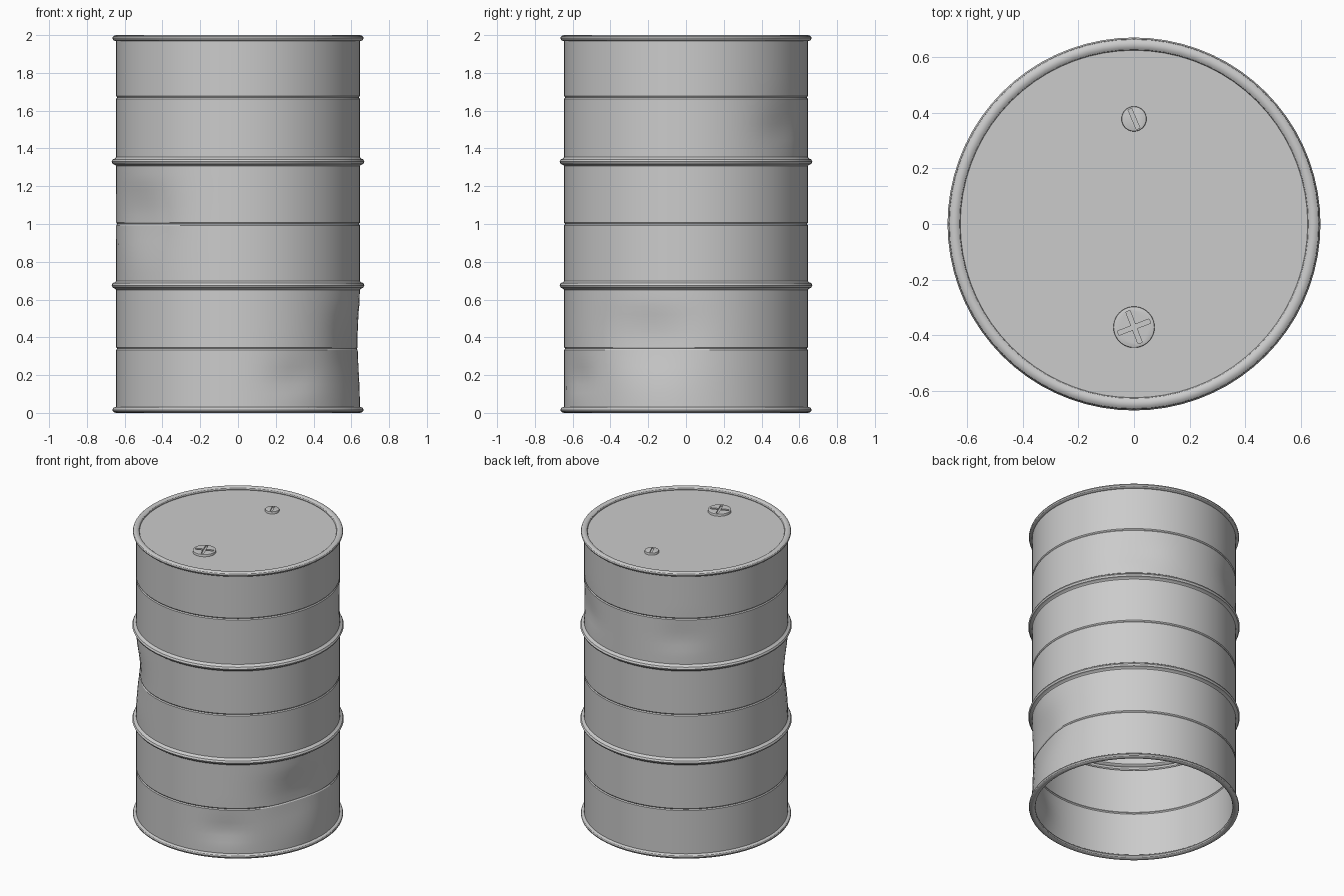
import bpy, bmesh, math
from math import sin, cos, pi, radians, exp

if "Cube" in bpy.data.objects:
    bpy.data.objects.remove(bpy.data.objects["Cube"])

R, SEG = 0.645, 72
HOOPS = (0.675, 1.33)
GROOVES = (0.34, 1.0, 1.67)
ZONES = ((0.03, 0.65), (0.70, 1.305), (1.355, 1.97))
# dents: angle in degrees, height, depth, angular width, height width
DENTS = ((-17, 0.38, 0.032, 20, 0.17), (-62, 0.18, 0.016, 12, 0.10),
         (217, 1.04, 0.026, 18, 0.16), (52, 1.50, 0.014, 14, 0.13),
         (122, 1.53, 0.010, 12, 0.10))


def finish(name, bm, angle=30):
    bmesh.ops.recalc_face_normals(bm, faces=bm.faces)
    me = bpy.data.meshes.new(name)
    bm.to_mesh(me)
    bm.free()
    ob = bpy.data.objects.new(name, me)
    bpy.context.collection.objects.link(ob)
    bpy.ops.object.select_all(action='DESELECT')
    bpy.context.view_layer.objects.active = ob
    ob.select_set(True)
    bpy.ops.object.shade_smooth_by_angle(angle=radians(angle))
    return ob


def dent(a, z):
    """Inward push of the wall, fading out at hoops and rims."""
    for lo, hi in ZONES:
        if lo < z < hi:
            fade = min(1, 1.6 * sin(pi * (z - lo) / (hi - lo)))
            total = 0
            for ang, h, depth, wa, wz in DENTS:
                d = (math.degrees(a) - ang + 180) % 360 - 180
                if lo < h < hi:
                    total += depth * exp(-(d / wa) ** 2 - ((z - h) / wz) ** 2)
            return total * fade
    return 0


def lathe(name, profile, closed=False, dented=False):
    bm = bmesh.new()
    rings = []
    for r, z in profile:
        ring = []
        for i in range(SEG):
            a = 2 * pi * i / SEG
            q = r - (dent(a, z) if dented else 0)
            ring.append(bm.verts.new((q * cos(a), q * sin(a), z)))
        rings.append(ring)
    pairs = list(zip(rings, rings[1:])) + ([(rings[-1], rings[0])] if closed else [])
    for lower, upper in pairs:
        for i in range(SEG):
            j = (i + 1) % SEG
            bm.faces.new((lower[i], lower[j], upper[j], upper[i]))
    return finish(name, bm)


# drum wall: plain bands broken by thin grooves and rolled hoops
features = [[(R, 0.015)]]
for z in sorted(HOOPS + GROOVES):
    if z in HOOPS:
        features.append([(R, z - 0.024), (R + 0.006, z - 0.017), (R + 0.018, z - 0.012),
                         (R + 0.024, z), (R + 0.018, z + 0.012),
                         (R + 0.006, z + 0.017), (R, z + 0.024)])
    else:
        features.append([(R, z - 0.007), (R - 0.005, z), (R, z + 0.007)])
features.append([(R, 1.985)])
wall = list(features[0])
for f in features[1:]:
    z0, z1 = wall[-1][1], f[0][1]
    wall += [(R, z0 + (z1 - z0) * k / 7) for k in range(1, 7)] + f
lathe("drum_wall", wall, dented=True)

# rolled rims at both ends
for name, zc in (("bottom_rim", 0.016), ("top_rim", 1.984)):
    section = [(0.644 + 0.021 * cos(2 * pi * k / 12), zc + 0.016 * sin(2 * pi * k / 12))
               for k in range(12)]
    lathe(name, section, closed=True)

# lid
bm = bmesh.new()
bmesh.ops.create_circle(bm, cap_ends=True, segments=SEG, radius=0.63)
bmesh.ops.translate(bm, verts=bm.verts, vec=(0, 0, 1.98))
finish("lid", bm)


# slotted plugs
def plug(name, y, r, slots, length, width):
    bm = bmesh.new()
    bmesh.ops.create_cone(bm, cap_ends=True, segments=40, radius1=r, radius2=r, depth=0.03)
    top = [e for e in bm.edges if all(v.co.z > 0 for v in e.verts)]
    bmesh.ops.bevel(bm, geom=top, offset=0.004, segments=2, affect='EDGES', profile=0.5)
    bmesh.ops.translate(bm, verts=bm.verts, vec=(0, y, 1.981))
    ob = finish(name, bm)
    for ang in slots:
        bpy.ops.mesh.primitive_cube_add(size=1, location=(0, y, 1.997),
                                        rotation=(0, 0, radians(ang)))
        cutter = bpy.context.object
        cutter.name = name + "_slot_cutter"
        cutter.scale = (length, width, 0.02)
        cutter.hide_render = True
        bpy.context.view_layer.update()
        bpy.context.view_layer.objects.active = ob
        mod = ob.modifiers.new("slot", 'BOOLEAN')
        mod.operation, mod.solver, mod.object = 'DIFFERENCE', 'EXACT', cutter
        bpy.ops.object.modifier_apply(modifier=mod.name)
        bpy.data.objects.remove(cutter)


plug("large_plug", -0.37, 0.074, (21, 111), 0.122, 0.016)
plug("small_plug", 0.377, 0.045, (113,), 0.076, 0.014)
